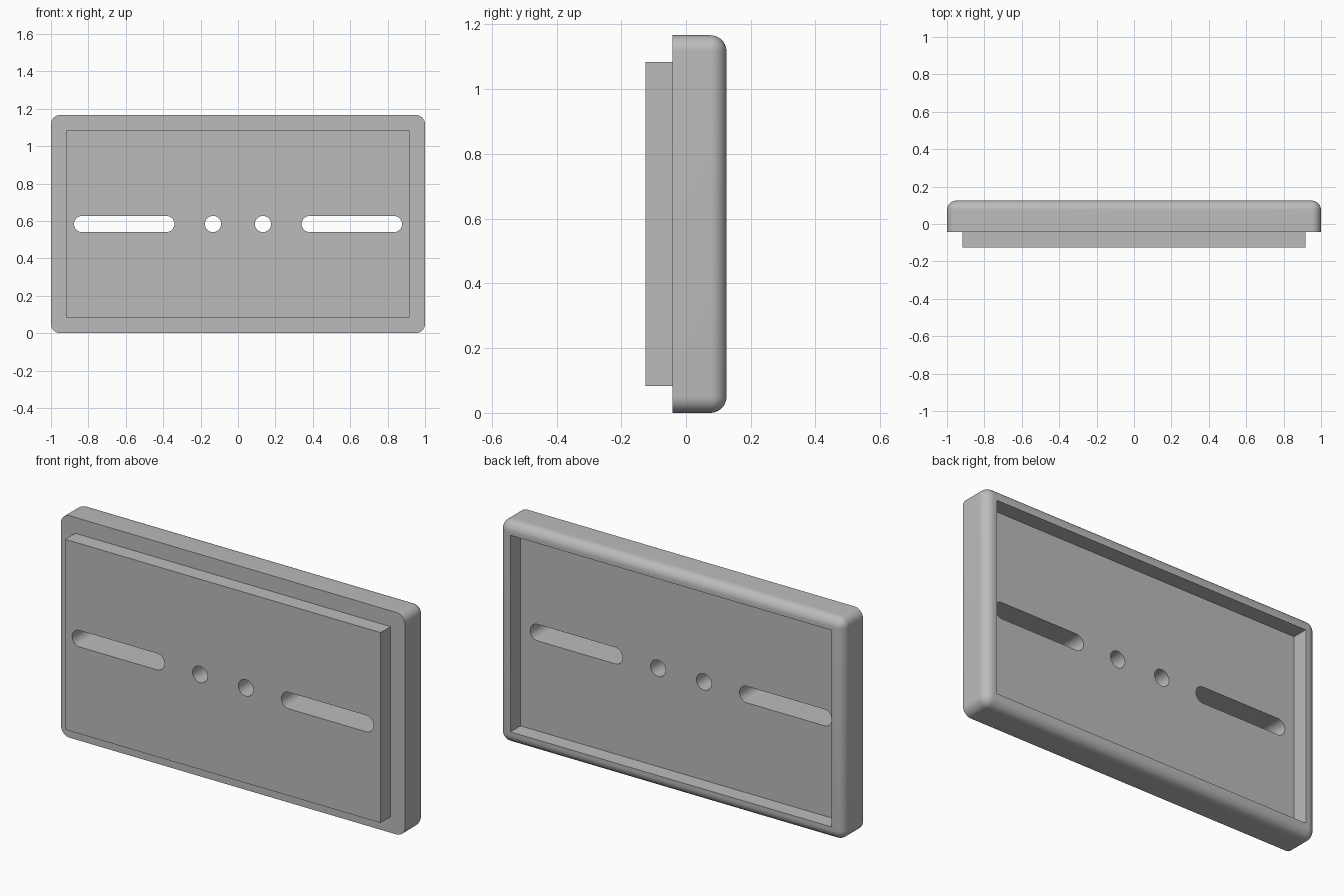
import bpy, bmesh, math
from mathutils import Matrix

U = 1 / 60                      # one design unit
MID = 35 * U                    # height of the plate centre
FRONT, STEP, BACK = -7.5 * U, -2.5 * U, 7.5 * U
FLOOR = 2.5 * U                 # bottom of the rear recess

if "Cube" in bpy.data.objects:
    bpy.data.objects.remove(bpy.data.objects["Cube"])

grey = bpy.data.materials.new("plain grey")
grey.use_nodes = True
grey.diffuse_color = (0.5, 0.5, 0.5, 1)
for node in grey.node_tree.nodes:
    if node.type == "BSDF_PRINCIPLED":
        node.inputs["Base Color"].default_value = grey.diffuse_color


def add_object(name, bm):
    bmesh.ops.recalc_face_normals(bm, faces=bm.faces)
    mesh = bpy.data.meshes.new(name)
    bm.to_mesh(mesh)
    bm.free()
    mesh.materials.append(grey)
    obj = bpy.data.objects.new(name, mesh)
    bpy.context.collection.objects.link(obj)
    return obj


def box(half_x, half_z, y0, y1):
    bm = bmesh.new()
    size = Matrix.Diagonal((2 * half_x, y1 - y0, 2 * half_z, 1))
    bmesh.ops.create_cube(bm, size=1, matrix=Matrix.Translation((0, (y0 + y1) / 2, MID)) @ size)
    return bm


def slot(x0, x1, r, y0, y1, steps=24):
    """Prism along y with round ends centred on x0 and x1."""
    bm = bmesh.new()
    verts = []
    for cx, start in ((x1, -math.pi / 2), (x0, math.pi / 2)):
        for i in range(steps + 1):
            if x0 == x1 and i == steps:
                continue        # a plain circle shares its end points
            a = start + math.pi * i / steps
            verts.append(bm.verts.new((cx + r * math.cos(a), y0, MID + r * math.sin(a))))
    face = bm.faces.new(verts)
    out = bmesh.ops.extrude_face_region(bm, geom=[face])
    moved = [g for g in out["geom"] if isinstance(g, bmesh.types.BMVert)]
    bmesh.ops.translate(bm, verts=moved, vec=(0, y1 - y0, 0))
    return bm


# Rounded body: corners and back rim are filleted, the front edge stays sharp
bm = box(1, MID, STEP, BACK)
mid_y = (STEP + BACK) / 2
rounded = [e for e in bm.edges if max(v.co.y for v in e.verts) > mid_y]
bmesh.ops.bevel(bm, geom=rounded, offset=3 * U, segments=10, profile=0.5, affect="EDGES")
plate = add_object("cover_plate", bm)

# Raised front panel, rear recess and mounting openings
tools = [
    ("UNION", add_object("front_panel", box(55 * U, 30 * U, FRONT, 0))),
    ("DIFFERENCE", add_object("recess_cutter", box(56 * U, 31 * U, FLOOR, BACK + 0.1))),
]
radius = 2.6 * U
for side in (-1, 1):
    ends = sorted((side * 23 * U, side * 50 * U))
    for x0, x1 in (ends, (side * 8 * U, side * 8 * U)):
        tools.append(("DIFFERENCE", add_object("opening_cutter", slot(x0, x1, radius, FRONT - 0.1, BACK + 0.1))))

for operation, tool in tools:
    tool.hide_render = True
    mod = plate.modifiers.new(tool.name, "BOOLEAN")
    mod.operation = operation
    mod.solver = "EXACT"
    mod.object = tool

# Bake the cuts and drop the helpers
bpy.context.view_layer.update()
evaluated = plate.evaluated_get(bpy.context.evaluated_depsgraph_get())
final = bpy.data.meshes.new_from_object(evaluated)
plate.modifiers.clear()
plate.data = final
for _, tool in tools:
    bpy.data.objects.remove(tool)

# Smooth fillets and hole walls, crisp edges elsewhere
bpy.ops.object.select_all(action="DESELECT")
plate.select_set(True)
bpy.context.view_layer.objects.active = plate
bpy.ops.object.shade_smooth_by_angle(angle=math.radians(30))
